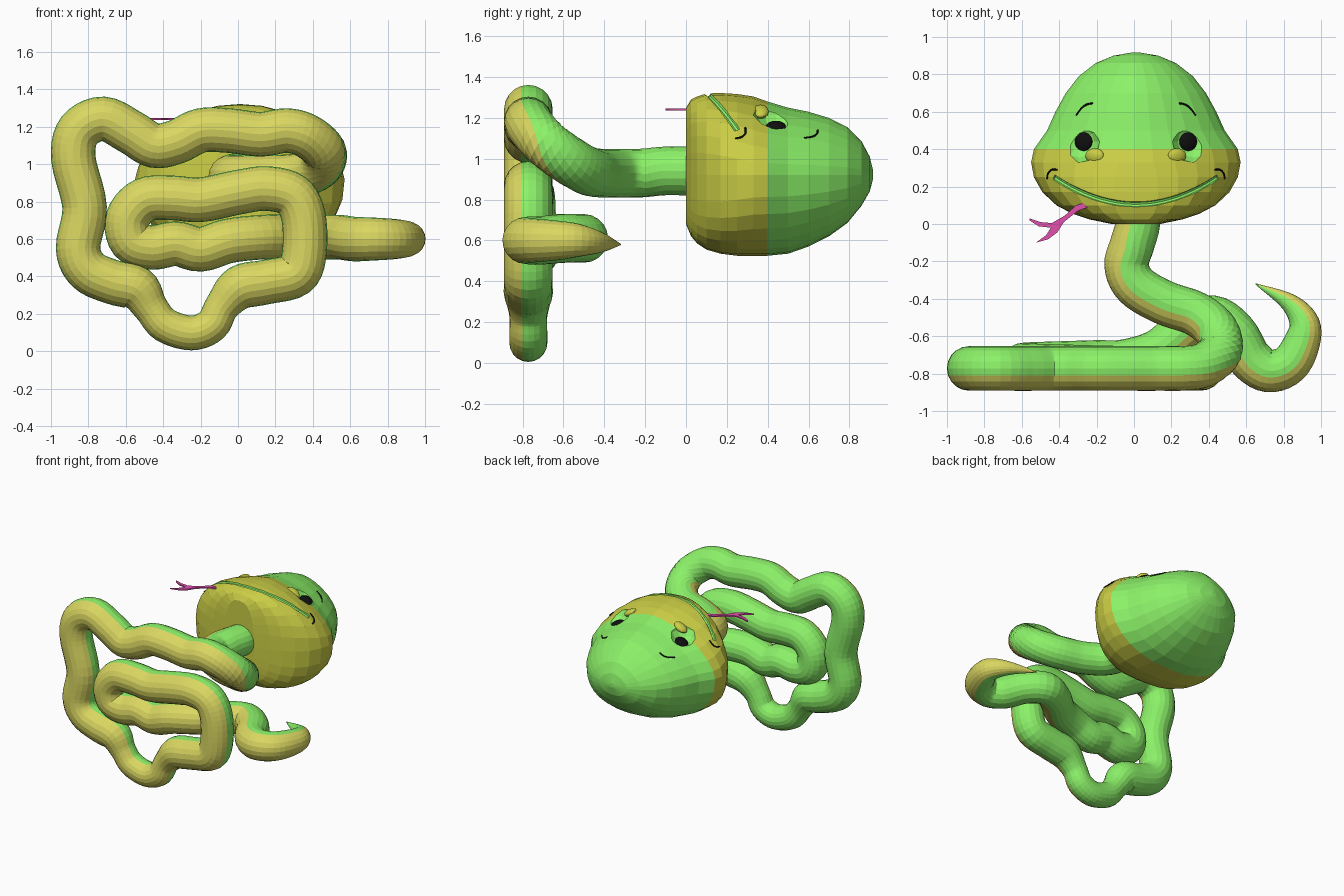
import bpy, bmesh, math
from mathutils import Vector, Matrix

if "Cube" in bpy.data.objects:
    bpy.data.objects.remove(bpy.data.objects["Cube"])

def mat(name, rgb):
    m = bpy.data.materials.new(name)
    m.diffuse_color = (*rgb, 1)
    m.use_nodes = True
    m.node_tree.nodes["Principled BSDF"].inputs["Base Color"].default_value = m.diffuse_color
    return m

GREEN = mat("green", (0.26, 0.88, 0.14))
YELLOW = mat("yellow", (0.60, 0.62, 0.06))
BELLY = mat("belly", (0.70, 0.68, 0.12))
BLACK = mat("black", (0.005, 0.005, 0.005))
PINK = mat("pink", (0.75, 0.08, 0.42))

def finish(bm, name, *mats):
    bmesh.ops.recalc_face_normals(bm, faces=bm.faces)
    me = bpy.data.meshes.new(name)
    bm.to_mesh(me)
    bm.free()
    for m in mats:
        me.materials.append(m)
    ob = bpy.data.objects.new(name, me)
    bpy.context.collection.objects.link(ob)
    return ob

def catmull(pts, steps):
    p = [Vector(q) for q in pts]
    p = [2 * p[0] - p[1]] + p + [2 * p[-1] - p[-2]]
    out = []
    for i in range(1, len(p) - 2):
        a, b, c, d = p[i - 1:i + 3]
        for s in range(steps):
            t = s / steps
            out.append(0.5 * (2 * b + (c - a) * t + (2 * a - 5 * b + 4 * c - d) * t * t
                              + (3 * b - a - 3 * c + d) * t ** 3))
    return out + [p[-2]]

def skin(bm, rings, mat_of=lambda i, j: 0):
    """Bridge successive rings and cap both ends."""
    vs = [[bm.verts.new(c) for c in r] for r in rings]
    n = len(vs[0])
    for i in range(len(vs) - 1):
        for j in range(n):
            k = (j + 1) % n
            f = bm.faces.new((vs[i][j], vs[i][k], vs[i + 1][k], vs[i + 1][j]))
            f.material_index = mat_of(i, j)
    bm.faces.new(vs[0]).material_index = mat_of(0, 0)
    bm.faces.new(vs[-1]).material_index = mat_of(len(vs) - 2, 0)

def tube_rings(path, sides):
    """path rows: x, y, z, belly heading in degrees, radius"""
    pos = [Vector(p[:3]) for p in path]
    rings = []
    for i, p in enumerate(path):
        t = (pos[min(i + 1, len(pos) - 1)] - pos[max(i - 1, 0)]).normalized()
        a = math.radians(p[3])
        h = Vector((math.cos(a), math.sin(a), 0))
        u = (h - t * h.dot(t)).normalized()
        w = t.cross(u)
        rings.append([pos[i] + p[4] * (u * math.cos(b) + w * math.sin(b))
                      for b in (2 * math.pi * j / sides for j in range(sides))])
    return rings

# Body: neck, upright coil in the xz plane, then tail
R = 0.119
neck = [(.02, .12, .94), (.02, 0, .94), (-.01, -.11, .94), (-.04, -.22, .93), (.01, -.33, .93),
        (.16, -.42, .93), (.33, -.48, .94), (.44, -.57, .99), (.46, -.68, 1.07), (.37, -.755, 1.15)]
coil = [(.26, 1.18), (.12, 1.16), (-.05, 1.18), (-.2, 1.18), (-.33, 1.12), (-.45, 1.1), (-.57, 1.17),
        (-.72, 1.243), (-.85, 1.18), (-.88, 1.03), (-.82, .77), (-.855, .55), (-.8, .43), (-.67, .37),
        (-.54, .335), (-.465, .23), (-.39, .14), (-.25, .098), (-.14, .14), (-.085, .24), (.01, .34),
        (.15, .37), (.31, .41), (.355, .53), (.35, .72), (.29, .835), (.15, .87), (0, .85), (-.2, .81),
        (-.35, .82), (-.5, .81), (-.59, .71), (-.57, .59), (-.46, .555), (-.33, .575), (-.2, .545),
        (-.05, .59)]
tail = [(.13, -.68, .61), (.28, -.56, .61), (.42, -.50, .61), (.54, -.585, .61), (.62, -.72, .60),
        (.72, -.785, .60), (.83, -.75, .60), (.895, -.64, .60), (.91, -.53, .60), (.83, -.42, .59),
        (.65, -.32, .58)]
tail_heading = (270, 275, 270, 260, 255, 270, 305, 335, 360, 400, 415)
tail_radius = (R, R, R, R, R, .115, .108, .098, .082, .05, .003)
path = [(*p, 180 + 10 * i, R) for i, p in enumerate(neck)]
# the coil leans back slightly towards the tail and pinches in its lowest dip
path += [(x, -.772 + max(0, i - 27) * .004, z, 270, .093 if z < .3 else R)
         for i, (x, z) in enumerate(coil)]
path += [(*p, a, r) for p, a, r in zip(tail, tail_heading, tail_radius)]
SIDES = 20
bm = bmesh.new()
skin(bm, tube_rings(catmull(path, 5), SIDES),
     lambda i, j: int(math.cos(2 * math.pi * (j + .5) / SIDES) > 0.2))
finish(bm, "body", GREEN, BELLY)

# Head: sections along y as (y, half width, bottom, top)
CX, CZ = 0.01, 0.92
rows = [(0, .13, .68, 1.25), (.025, .25, .62, 1.29), (.055, .34, .585, 1.305), (.1, .425, .555, 1.32),
        (.17, .50, .535, 1.322), (.25, .545, .525, 1.317), (.33, .56, .525, 1.305), (.40, .545, .525, 1.28),
        (.50, .475, .535, 1.25), (.60, .43, .57, 1.23), (.70, .375, .62, 1.2), (.79, .305, .685, 1.155),
        (.86, .215, .77, 1.085), (.90, .12, .84, 1.01), (.917, .02, .905, .94)]

def power(y, base):
    return base + max(0, .35 - y) * 2.5

def head_z(x, y):
    for a, b in zip(rows, rows[1:]):
        if a[0] <= y <= b[0]:
            t = (y - a[0]) / (b[0] - a[0])
            hw, hi = a[1] + t * (b[1] - a[1]), a[3] + t * (b[3] - a[3])
            n = power(y, 1.65)
            return CZ + (hi - CZ) * max(0, 1 - min(1, abs(x - CX) / hw) ** n) ** (1 / n)

def head_ring(y, hw, lo, hi, sides=28):
    ring = []
    for j in range(sides):
        c, s = math.cos(2 * math.pi * j / sides), math.sin(2 * math.pi * j / sides)
        e = 2 / power(y, 1.65 if s > 0 else 2.3)
        h = hi - CZ if s > 0 else CZ - lo
        ring.append((CX + hw * math.copysign(abs(c) ** e, c), y,
                     CZ + h * math.copysign(abs(s) ** e, s)))
    return ring

bm = bmesh.new()
skin(bm, [head_ring(*r) for r in rows], lambda i, j: int(rows[i][0] < .39))
head = finish(bm, "head", GREEN, YELLOW)

# Cutter for the mouth groove and eye sockets
bm = bmesh.new()
mouth = [(x, .105 + .75 * (x - .01) ** 2) for x in (-.43, -.34, -.22, -.1, .01, .12, .24, .36, .45)]
skin(bm, tube_rings(catmull([(x, y, head_z(x, y), 270, .015) for x, y in mouth], 3), 8))
eyes = [(-.27, .44), (.29, .44)]
for x, y in eyes:
    bmesh.ops.create_uvsphere(bm, u_segments=12, v_segments=8, radius=.12,
                              matrix=Matrix.Translation((x * 1.1, y, head_z(x, y) + .075)))
cutter = finish(bm, "face_cutter", GREEN)
cutter.hide_render = True
cutter.hide_set(True)
cut = head.modifiers.new("face_cut", 'BOOLEAN')
cut.operation, cut.solver, cut.object = 'DIFFERENCE', 'EXACT', cutter

def ball(name, loc, scale, tilt, m):
    bm = bmesh.new()
    bmesh.ops.create_uvsphere(bm, u_segments=20, v_segments=10, radius=1,
                              matrix=Matrix.LocRotScale(Vector(loc), Matrix.Rotation(tilt, 3, 'Y'),
                                                        Vector(scale)))
    return finish(bm, name, m)

def line(name, pts, m, r=.005):
    bm = bmesh.new()
    skin(bm, tube_rings(catmull([(x, y, head_z(x, y), 270, r) for x, y in pts], 4), 6))
    return finish(bm, name, m)

# Eyes, small cheek bumps, brows and dimples
for (x, y), side in zip(eyes, ("left", "right")):
    s = math.copysign(1, x)
    ball(side + "_eye", (x, y, head_z(x, y) - .03), (.052, .05, .025), s * .45, BLACK)
    bx = CX + s * .22
    ball(side + "_cheek_bump", (bx, .365, head_z(bx, .365) - .01), (.055, .04, .025), s * .5, YELLOW)
    b = CX + s * .26
    line(side + "_brow", [(b - s * .03, .645), (b, .64), (b + s * .03, .62), (b + s * .06, .58)], BLACK)
    d = CX + s * .45
    line(side + "_dimple", [(d - s * .03, .29), (d, .29), (d + s * .02, .27), (d + s * .025, .24)], BLACK)

# Forked tongue
outline = [(-.13, .125), (-.24, .12), (-.31, .10), (-.37, .045), (-.44, .005), (-.50, .01), (-.56, .03),
           (-.56, .02), (-.51, -.012), (-.445, -.02), (-.47, -.06), (-.525, -.10), (-.46, -.082),
           (-.41, -.045), (-.375, .01), (-.30, .07), (-.22, .10), (-.13, .105)]
bm = bmesh.new()
skin(bm, [[(x, y, z) for x, y in outline] for z in (1.236, 1.246)])
finish(bm, "tongue", PINK)
